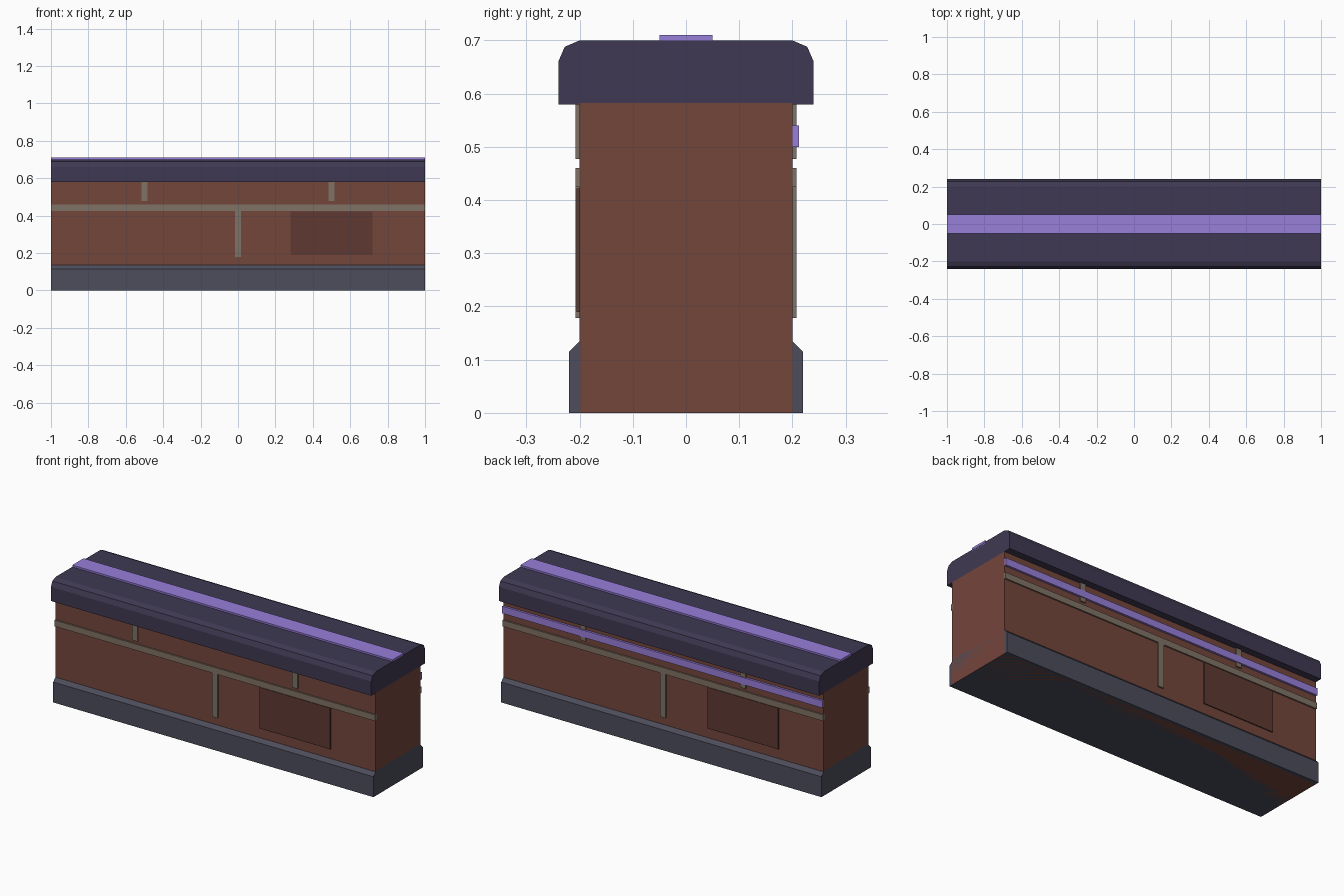
import bpy, bmesh

if "Cube" in bpy.data.objects:
    bpy.data.objects.remove(bpy.data.objects["Cube"])


def material(name, r, g, b):
    m = bpy.data.materials.new(name)
    lin = [((c / 255 + 0.055) / 1.055) ** 2.4 for c in (r, g, b)]
    m.diffuse_color = (*lin, 1)
    m.use_nodes = True
    m.node_tree.nodes["Principled BSDF"].inputs["Base Color"].default_value = m.diffuse_color
    return m


BRICK = material("brick", 116, 70, 59)
DARK_BRICK = material("dark_brick", 94, 57, 50)
MORTAR = material("mortar", 128, 114, 101)
STONE = material("base_stone", 76, 77, 91)
CAP = material("cap_stone", 63, 57, 82)
GLOW = material("purple_trim", 152, 126, 218)


def extrude(name, profile, x0, x1, mat):
    """Sweep a closed (y, z) profile along x."""
    bm = bmesh.new()
    face = bm.faces.new([bm.verts.new((x0, y, z)) for y, z in profile])
    ext = bmesh.ops.extrude_face_region(bm, geom=[face])
    verts = [v for v in ext["geom"] if isinstance(v, bmesh.types.BMVert)]
    bmesh.ops.translate(bm, verts=verts, vec=(x1 - x0, 0, 0))
    bmesh.ops.recalc_face_normals(bm, faces=bm.faces)
    mesh = bpy.data.meshes.new(name)
    bm.to_mesh(mesh)
    bm.free()
    mesh.materials.append(mat)
    obj = bpy.data.objects.new(name, mesh)
    bpy.context.collection.objects.link(obj)
    return obj


def box(name, x0, x1, y0, y1, z0, z1, mat):
    return extrude(name, [(y0, z0), (y1, z0), (y1, z1), (y0, z1)], x0, x1, mat)


def symmetric(half):
    """Complete a right-hand half profile by mirroring it in y."""
    return half + [(-y, z) for y, z in reversed(half)]


# Wall core, chamfered plinth and rounded coping
box("wall_body", -1, 1, -0.2, 0.2, 0, 0.582, BRICK)
extrude("base_plinth", symmetric([(0.22, 0), (0.22, 0.115), (0.195, 0.14)]), -1, 1, STONE)
extrude("cap_coping", symmetric([(0.24, 0.58), (0.24, 0.66), (0.228, 0.688), (0.2, 0.7)]),
        -1, 1, CAP)

# Purple trim on the coping and along the back
box("top_trim", -1, 1, -0.05, 0.05, 0.69, 0.71, GLOW)
box("back_trim", -1, 1, 0.2, 0.212, 0.5, 0.54, GLOW)

# Mortar joints and one dark brick per face; the back is the front turned half round
for side, s in (("front", -1), ("back", 1)):
    def panel(name, cx, width, z0, z1, depth, mat):
        ys = sorted((s * 0.19, s * (0.2 + depth)))
        cx = -s * cx
        box(f"{side}_{name}", cx - width / 2, cx + width / 2, *ys, z0, z1, mat)

    panel("bed_joint", 0, 2, 0.425, 0.46, 0.008, MORTAR)
    panel("lower_joint", 0, 0.034, 0.178, 0.428, 0.008, MORTAR)
    panel("upper_joint_a", -0.5, 0.034, 0.477, 0.583, 0.008, MORTAR)
    panel("upper_joint_b", 0.5, 0.034, 0.477, 0.583, 0.008, MORTAR)
    panel("dark_brick", 0.5, 0.44, 0.19, 0.422, 0.006, DARK_BRICK)
